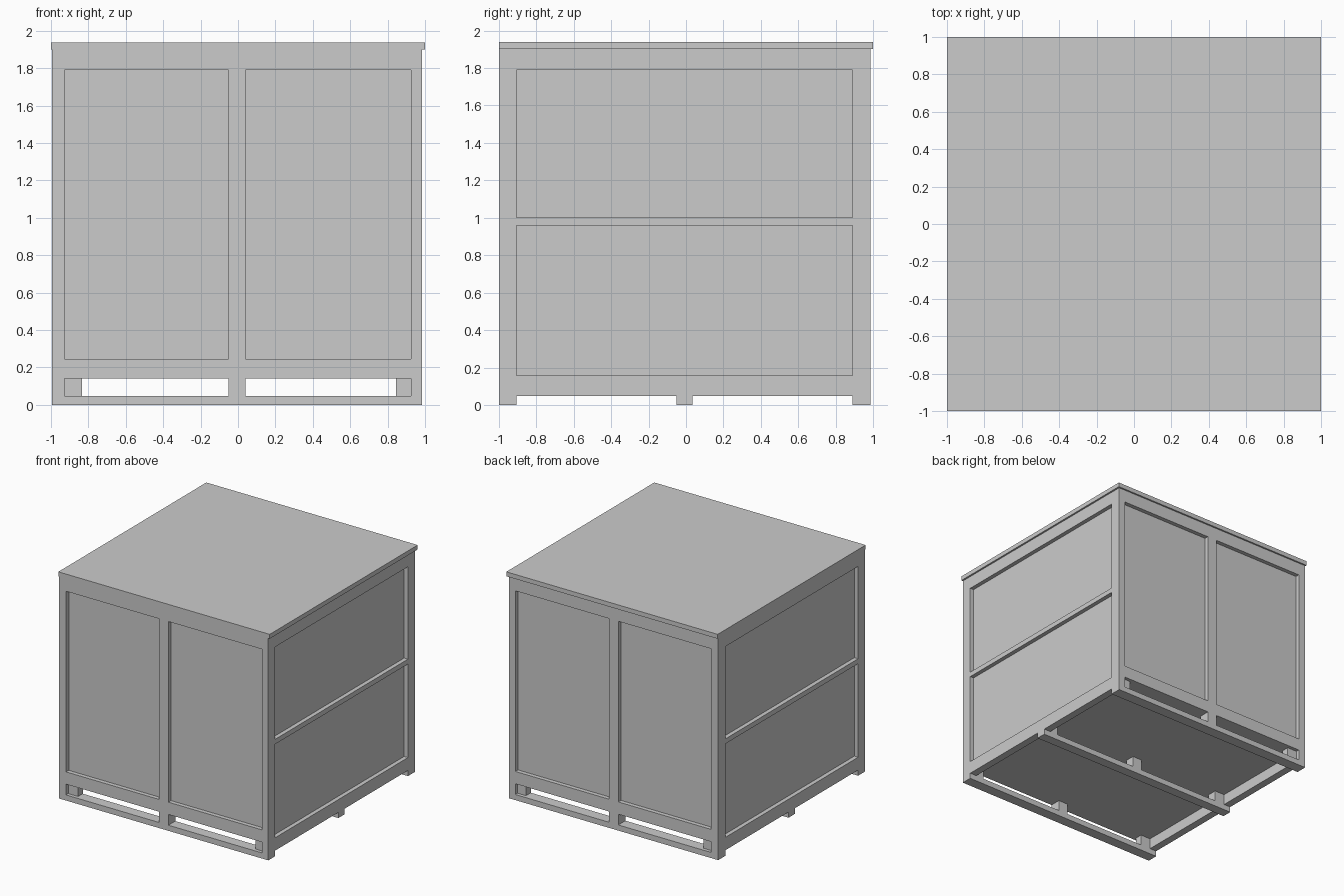
import bpy, bmesh
from mathutils import Matrix, Vector

if "Cube" in bpy.data.objects:
    bpy.data.objects.remove(bpy.data.objects["Cube"])

# Main bounds of the crate body and key heights
X0, X1 = -0.995, 0.985
Y0, Y1 = -0.998, 0.986
PX0, PX1 = -0.928, 0.925      # inner faces of the corner posts in x
PY0, PY1 = -0.905, 0.89       # inner faces of the corner posts in y
MX0, MX1 = -0.05, 0.04        # middle stile in x
SKID, DECK, LID, TOP = 0.048, 0.14, 1.9, 1.938
RAIL, RECESS, PANEL = 0.065, 0.036, 0.02


def box(name, x, y, z):
    """Axis-aligned board spanning the given (min, max) ranges."""
    lo, hi = (Vector(p) for p in zip(x, y, z))
    size = hi - lo
    bm = bmesh.new()
    bmesh.ops.create_cube(bm, size=1)
    bmesh.ops.scale(bm, vec=size, verts=bm.verts)
    mesh = bpy.data.meshes.new(name)
    bm.to_mesh(mesh)
    bm.free()
    ob = bpy.data.objects.new(name, mesh)
    ob.matrix_world = Matrix.Translation((lo + hi) / 2)
    bpy.context.collection.objects.link(ob)
    return ob


def layer(edge, inward, start, thick):
    """Range of a layer lying 'start' behind an outer face."""
    return tuple(sorted((edge + inward * start, edge + inward * (start + thick))))


# Lid and deck
box("lid", (-1, 1), (-1, 1), (LID, TOP))
box("deck", (X0 + RAIL, X1 - RAIL), (Y0 + RAIL, Y1 - RAIL), (DECK, DECK + 0.03))

# Corner posts
for side, x in (("left", (X0, PX0)), ("right", (PX1, X1))):
    for end, y in (("front", (Y0, PY0)), ("back", (PY1, Y1))):
        box(f"{end}_{side}_post", x, y, (0, LID))

# Front and back walls: rails, middle stile, two recessed panels
for end, edge, inward in (("front", Y0, 1), ("back", Y1, -1)):
    frame = layer(edge, inward, 0, RAIL)
    sheet = layer(edge, inward, RECESS, PANEL)
    box(f"{end}_top_rail", (PX0, PX1), frame, (1.79, LID))
    box(f"{end}_bottom_rail", (PX0, PX1), frame, (DECK, 0.245))
    box(f"{end}_middle_stile", (MX0, MX1), frame, (0.245, 1.79))
    box(f"{end}_left_panel", (PX0, MX0), sheet, (0.245, 1.79))
    box(f"{end}_right_panel", (MX1, PX1), sheet, (0.245, 1.79))

# Side walls: three rails and two recessed panels
for side, edge, inward in (("left", X0, 1), ("right", X1, -1)):
    frame = layer(edge, inward, 0, RAIL)
    sheet = layer(edge, inward, RECESS, PANEL)
    for part, z in (("bottom", (SKID, 0.158)), ("middle", (0.958, 1.0)), ("top", (1.79, LID))):
        box(f"{side}_{part}_rail", frame, (PY0, PY1), z)
    box(f"{side}_lower_panel", sheet, (PY0, PY1), (0.158, 0.958))
    box(f"{side}_upper_panel", sheet, (PY0, PY1), (1.0, 1.79))

# Skids on the floor with spacer blocks up to the deck
for row, y, x in (("front", (Y0, PY0), (PX0, PX1)),
                  ("middle", (-0.05, 0.035), (X0, X1)),
                  ("back", (PY1, Y1), (PX0, PX1))):
    box(f"{row}_skid", x, y, (0, SKID))
    box(f"{row}_middle_block", (MX0, MX1), y, (SKID, DECK))
    inset = (y[0] + (0.03 if row == "front" else 0), y[1] - (0.03 if row == "back" else 0))
    box(f"{row}_left_block", (PX0, -0.835), inset, (SKID, DECK))
    box(f"{row}_right_block", (0.845, PX1), inset, (SKID, DECK))
